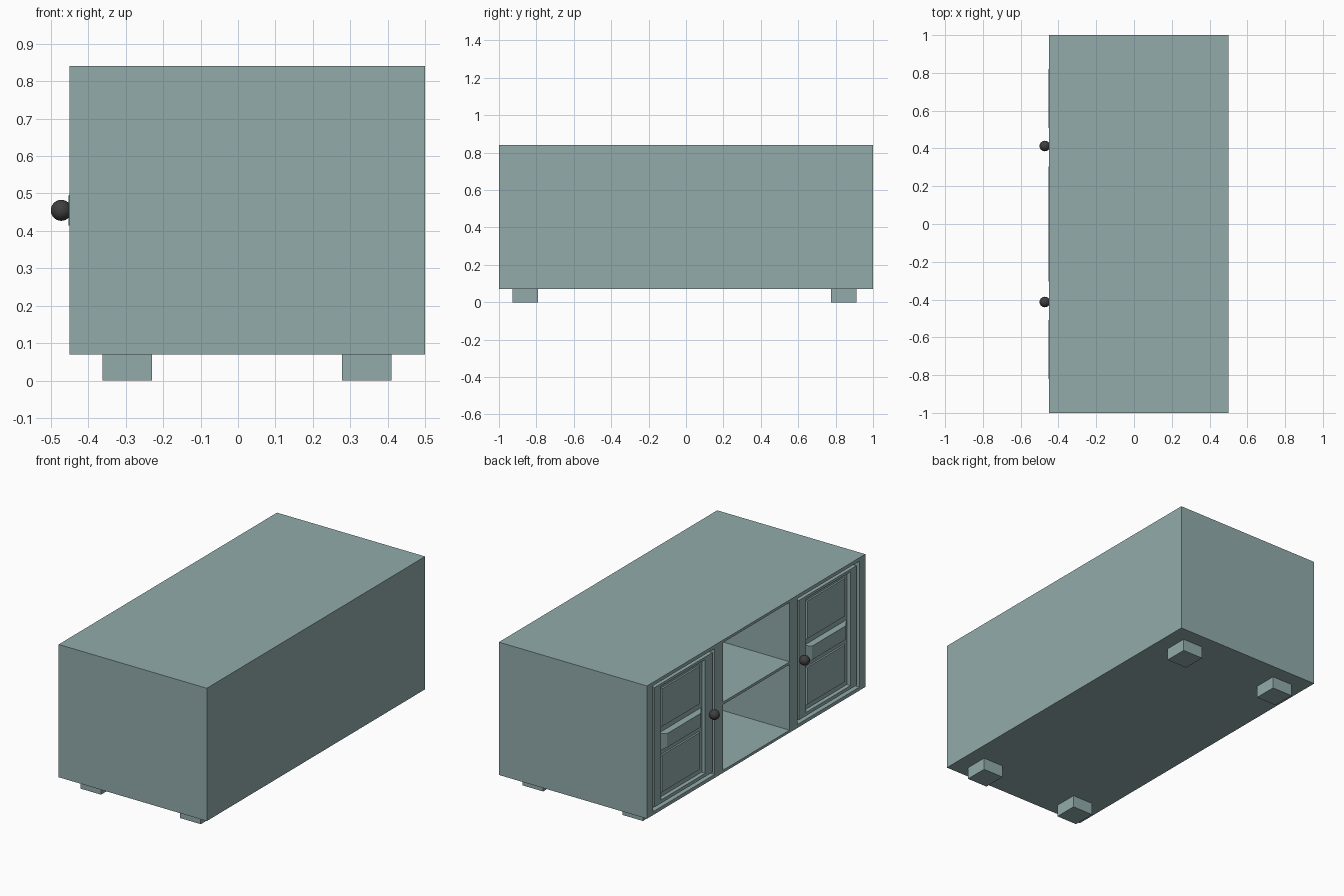
import bpy, bmesh

if "Cube" in bpy.data.objects:
    bpy.data.objects.remove(bpy.data.objects["Cube"])

teal = bpy.data.materials.new("muted_teal")
teal.diffuse_color = (0.29, 0.41, 0.41, 1)
teal.use_nodes = True
teal.node_tree.nodes["Principled BSDF"].inputs["Base Color"].default_value = teal.diffuse_color
dark = bpy.data.materials.new("dark_metal")
dark.diffuse_color = (0.05, 0.05, 0.05, 1)
dark.use_nodes = True
dark.node_tree.nodes["Principled BSDF"].inputs["Base Color"].default_value = dark.diffuse_color


def mesh_object(name, bm, mat):
    bmesh.ops.recalc_face_normals(bm, faces=bm.faces)
    me = bpy.data.meshes.new(name)
    bm.to_mesh(me)
    bm.free()
    me.materials.append(mat)
    ob = bpy.data.objects.new(name, me)
    bpy.context.collection.objects.link(ob)
    return ob


def box(name, x, y, z, front_inset=(0, 0)):
    """Box from ranges; front_inset narrows the -x face in y and z."""
    bm = bmesh.new()
    bmesh.ops.create_cube(bm, size=1)
    for v in bm.verts:
        front = v.co.x < 0
        iy, iz = front_inset if front else (0, 0)
        sy, sz = (1 if v.co.y > 0 else -1), (1 if v.co.z > 0 else -1)
        v.co = (x[0] if front else x[1],
                y[sy > 0] - sy * iy, z[sz > 0] - sz * iz)
    return mesh_object(name, bm, teal)


def cut(target, cutter):
    cutter.hide_render = True
    cutter.hide_set(True)
    cutter.display_type = 'WIRE'
    mod = target.modifiers.new("cut", 'BOOLEAN')
    mod.operation = 'DIFFERENCE'
    mod.solver = 'EXACT'
    mod.object = cutter


def span(s, a, b):
    return tuple(sorted((s * a, s * b)))


# Carcass with open centre bay
carcass = box("carcass", (-0.45, 0.5), (-1, 1), (0.07, 0.84))
cut(carcass, box("bay_cutter", (-0.6, 0.48), (-0.305, 0.305), (0.085, 0.825)))
box("shelf", (-0.452, 0.485), (-0.305, 0.305), (0.467, 0.482))

for s, side in ((1, "left"), (-1, "right")):
    # Door recess
    cut(carcass, box(side + "_recess_cutter", (-0.6, -0.42),
                     span(s, 0.38, 0.945), (0.09, 0.82)))
    # Door slab with sunken field
    door = box(side + "_door", (-0.447, -0.41), span(s, 0.395, 0.925), (0.108, 0.802))
    cut(door, box(side + "_field_cutter", (-0.6, -0.427),
                  span(s, 0.465, 0.865), (0.13, 0.785), (-0.02, -0.02)))
    # Raised panels and middle rail
    for z, part in (((0.15, 0.38), "lower"), ((0.53, 0.765), "upper")):
        box(f"{side}_{part}_panel", (-0.433, -0.42), span(s, 0.485, 0.845), z, (0.008, 0.008))
    box(side + "_middle_rail", (-0.452, -0.42), span(s, 0.46, 0.87), (0.40, 0.51), (0.05, 0.015))

    # Knob
    bm = bmesh.new()
    bmesh.ops.create_uvsphere(bm, u_segments=24, v_segments=16, radius=0.028)
    for f in bm.faces:
        f.smooth = True
    knob = mesh_object(side + "_knob", bm, dark)
    knob.location = (-0.472, s * 0.413, 0.455)

# Feet
for x in ((-0.362, -0.23), (0.278, 0.41)):
    for y in ((-0.927, -0.79), (0.775, 0.912)):
        box("foot", x, y, (0, 0.071))
